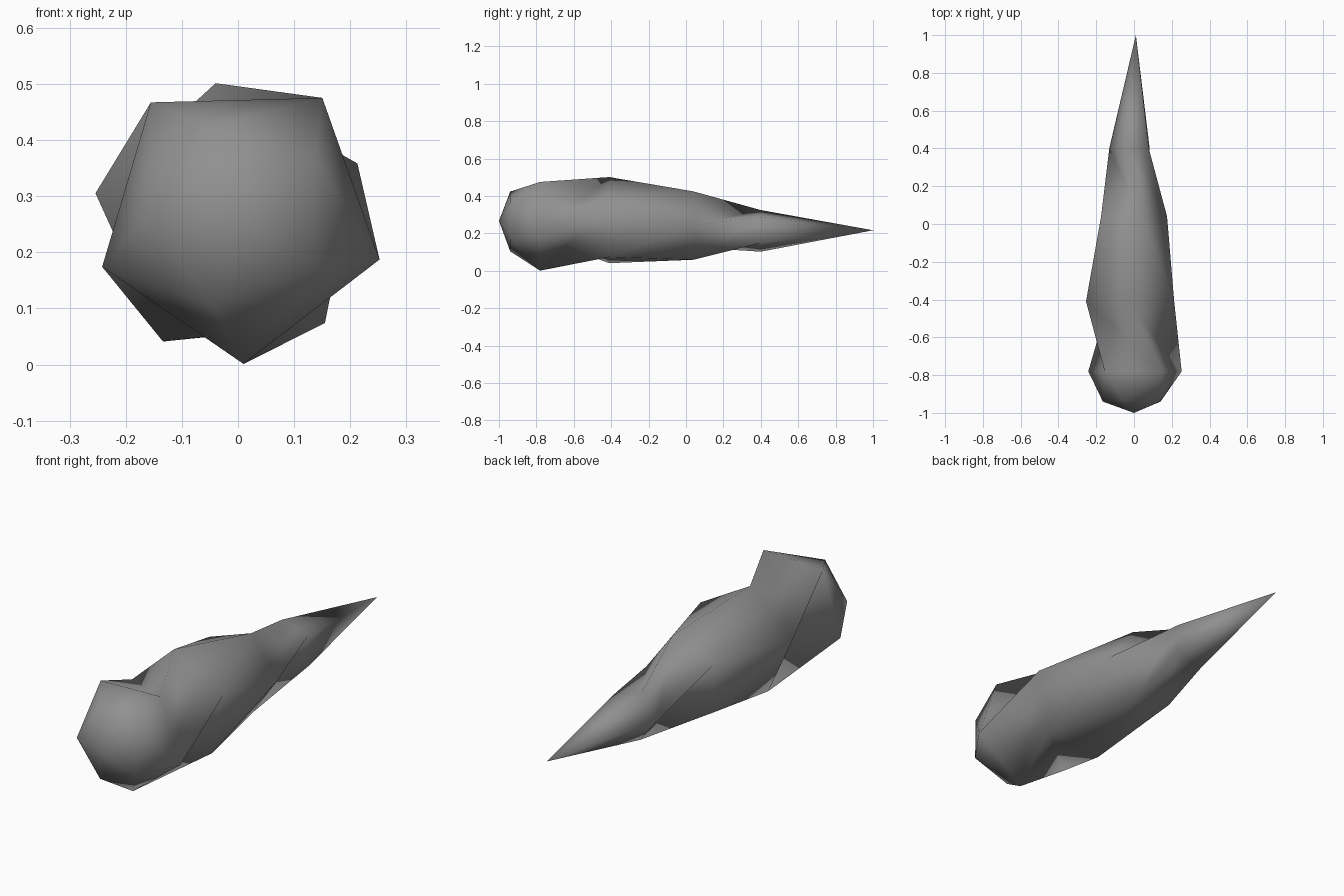
import bpy
import bmesh
from math import cos, sin, radians

cube = bpy.data.objects.get("Cube")
if cube:
    bpy.data.objects.remove(cube, do_unlink=True)

SIDES = 5

# Plain grey surface
grey = bpy.data.materials.new("plain_grey")
grey.use_nodes = True
grey.diffuse_color = (0.28, 0.28, 0.28, 1)
grey.node_tree.nodes["Principled BSDF"].inputs["Base Color"].default_value = (0.28, 0.28, 0.28, 1)

# Twisted pentagonal rings from nose to tail:
# distance along y, centre x, centre z, radius, starting angle
RINGS = [
    (-0.94, 0.003, 0.265, 0.168, 253),
    (-0.78, 0.003, 0.261, 0.260, 199.5),
    (-0.41, -0.012, 0.256, 0.247, 240.5),
    (0.04, -0.017, 0.241, 0.192, 217),
    (0.40, -0.014, 0.215, 0.117, 254),
]

bm = bmesh.new()


def add_ring(y, cx, cz, radius, start):
    angles = [radians(start + 360 * i / SIDES) for i in range(SIDES)]
    return [bm.verts.new((cx + radius * cos(a), y, cz + radius * sin(a))) for a in angles]


rings = [add_ring(*r) for r in RINGS]
nose = bm.verts.new((0.0, -1.0, 0.267))
tip = bm.verts.new((0.01, 1.0, 0.217))

for i in range(SIDES):
    j = (i + 1) % SIDES
    # Rounded nose and pointed tail
    bm.faces.new((nose, rings[0][i], rings[0][j]))
    bm.faces.new((tip, rings[-1][j], rings[-1][i]))
    # Twisting body bands
    for a, b in zip(rings, rings[1:]):
        bm.faces.new((a[i], b[i], b[j]))
        bm.faces.new((a[i], b[j], a[j]))

for face in bm.faces:
    face.smooth = True

mesh = bpy.data.meshes.new("twisted_spike")
bm.to_mesh(mesh)
bm.free()
mesh.materials.append(grey)
spike = bpy.data.objects.new("twisted_spike", mesh)
bpy.context.collection.objects.link(spike)
